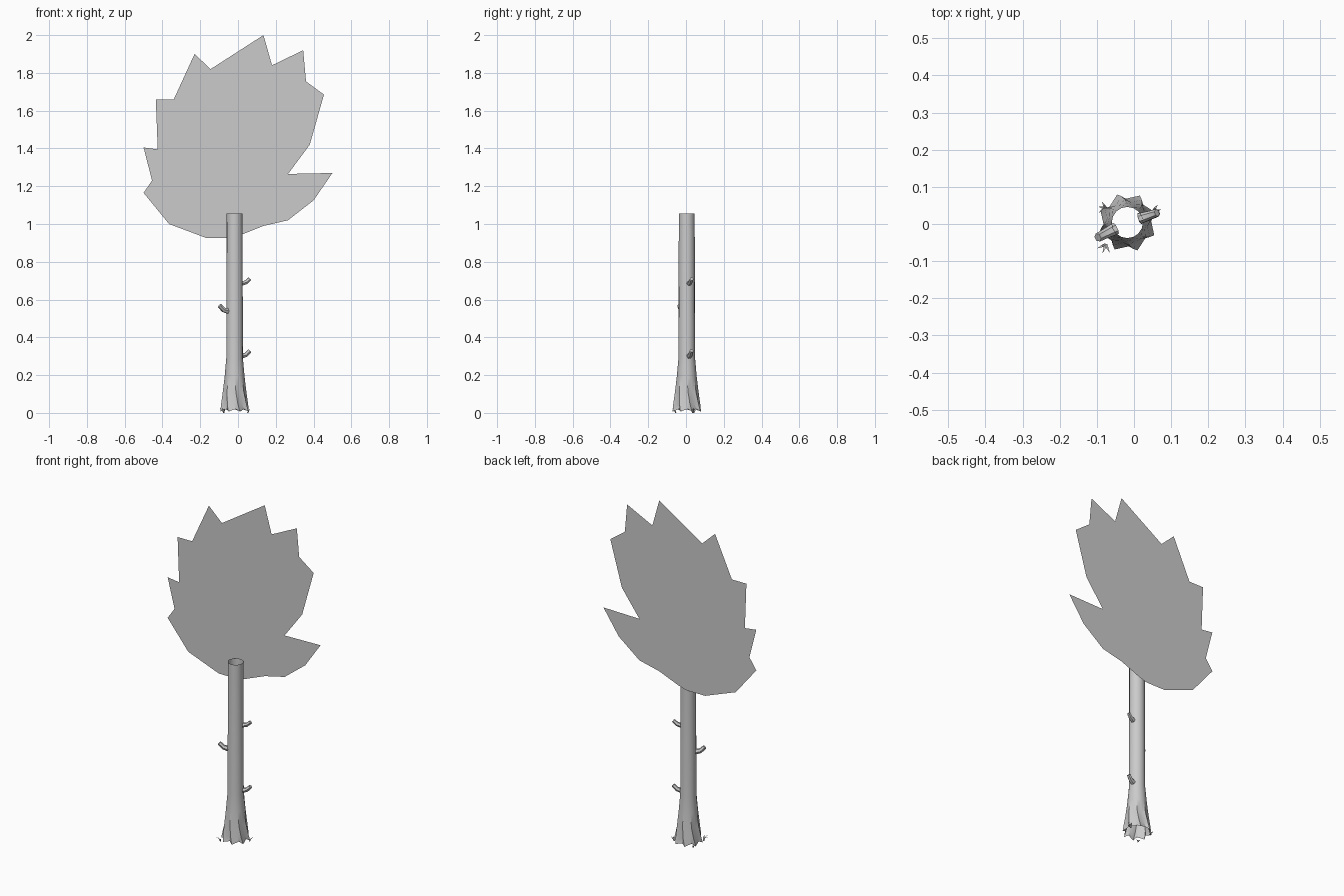
import bpy, bmesh, math
from mathutils import Vector

if "Cube" in bpy.data.objects:
    bpy.data.objects.remove(bpy.data.objects["Cube"])

CX, CY = -0.018, 0.004   # trunk axis


def make(name, verts, faces, smooth=None):
    me = bpy.data.meshes.new(name)
    me.from_pydata(verts, [], faces)
    me.update()
    ob = bpy.data.objects.new(name, me)
    bpy.context.collection.objects.link(ob)
    if smooth:
        bpy.ops.object.select_all(action='DESELECT')
        ob.select_set(True)
        bpy.context.view_layer.objects.active = ob
        bpy.ops.object.shade_smooth_by_angle(angle=math.radians(smooth))
    return ob


def skin(rings):
    """Join equal-length rings of points into an open tube."""
    n = len(rings[0])
    verts = [p for r in rings for p in r]
    faces = [(i * n + j, i * n + (j + 1) % n, (i + 1) * n + (j + 1) % n, (i + 1) * n + j)
             for i in range(len(rings) - 1) for j in range(n)]
    return verts, faces


# Trunk: open tube with eight twisted root lobes at the foot
# (height, lobe radius, valley radius, twist in degrees)
profile = [(0.008, 0.080, 0.064, 20), (0.05, 0.073, 0.060, 13), (0.11, 0.063, 0.055, 6),
           (0.19, 0.053, 0.050, 2), (0.29, 0.044, 0.044, 0), (1.055, 0.042, 0.042, 0)]
rings = []
for k, (z, lobe, valley, twist) in enumerate(profile):
    ring = []
    for j in range(16):
        r = valley if j % 2 else lobe
        # valleys lean towards the next lobe for a folded look
        a = math.radians(j * 22.5 + twist + (8 * (lobe - valley) / 0.016 if j % 2 else 0))
        ring.append((CX + r * math.cos(a), CY + r * math.sin(a),
                     z + (0.012 if k == 0 and j % 2 else 0)))
    rings.append(ring)
make("trunk", *skin(rings), smooth=35)


# Branch stubs: short upward-curving tapered tubes with capped tips
def branch(name, angle, z, length, rise, radius):
    d = Vector((math.cos(angle), math.sin(angle), 0))
    side = Vector((-d.y, d.x, 0))
    base = Vector((CX, CY, z))
    path = [base + d * 0.034, base + d * (0.042 + length * 0.5) + Vector((0, 0, rise * 0.25)),
            base + d * (0.042 + length) + Vector((0, 0, rise))]
    rings = []
    for i, p in enumerate(path):
        t = (path[min(i + 1, 2)] - path[max(i - 1, 0)]).normalized()
        up = t.cross(side)
        r = radius * (1.1, 0.9, 0.8)[i]
        rings.append([p + (side * math.cos(a) + up * math.sin(a)) * r
                      for a in (math.tau * j / 6 for j in range(6))])
    verts, faces = skin(rings)
    faces.append(tuple(range(12, 18)))
    make(name, verts, faces, smooth=40)


branch("branch_upper", math.radians(18), 0.685, 0.042, 0.024, 0.013)
branch("branch_middle", math.radians(207), 0.538, 0.047, 0.030, 0.015)
branch("branch_lower", math.radians(18), 0.300, 0.042, 0.028, 0.014)


# Grass tufts: thin bent blades around the roots
def tuft(name, x, y, angle, size):
    verts, faces = [], []
    for k in (-1, 0, 1):
        a = angle + k * 0.8
        d, s = Vector((math.cos(a), math.sin(a), 0)), Vector((-math.sin(a), math.cos(a), 0))
        base, n = Vector((x, y, 0)), len(verts)
        mid = base + d * size * 0.4 + Vector((0, 0, size * 0.7))
        tip = base + d * size + Vector((0, 0, size * (1.1 - 0.2 * abs(k))))
        verts += [base - s * 0.004, base + s * 0.004, mid + s * 0.003, mid - s * 0.003, tip]
        faces += [(n, n + 1, n + 2, n + 3), (n + 3, n + 2, n + 4)]
    make(name, verts, faces)


tuft("grass_front_left", -0.076, -0.055, math.radians(250), 0.026)
tuft("grass_back_left", -0.076, 0.042, math.radians(165), 0.022)
tuft("grass_right", 0.052, 0.035, math.radians(10), 0.022)

# Foliage: one flat jagged card just behind the trunk
outline = [(0.135, 2.0), (0.18, 1.84), (0.345, 1.92), (0.36, 1.755), (0.455, 1.685),
           (0.38, 1.42), (0.265, 1.265), (0.5, 1.27), (0.4, 1.125), (0.265, 1.02),
           (0.135, 0.99), (0.01, 0.94), (-0.04, 0.925), (-0.165, 0.925), (-0.365, 1.0),
           (-0.5, 1.165), (-0.455, 1.23), (-0.5, 1.405), (-0.425, 1.395), (-0.435, 1.66),
           (-0.34, 1.66), (-0.23, 1.9), (-0.145, 1.82)]
make("foliage", [(x, 0.057, z) for x, z in outline], [tuple(reversed(range(len(outline))))])
